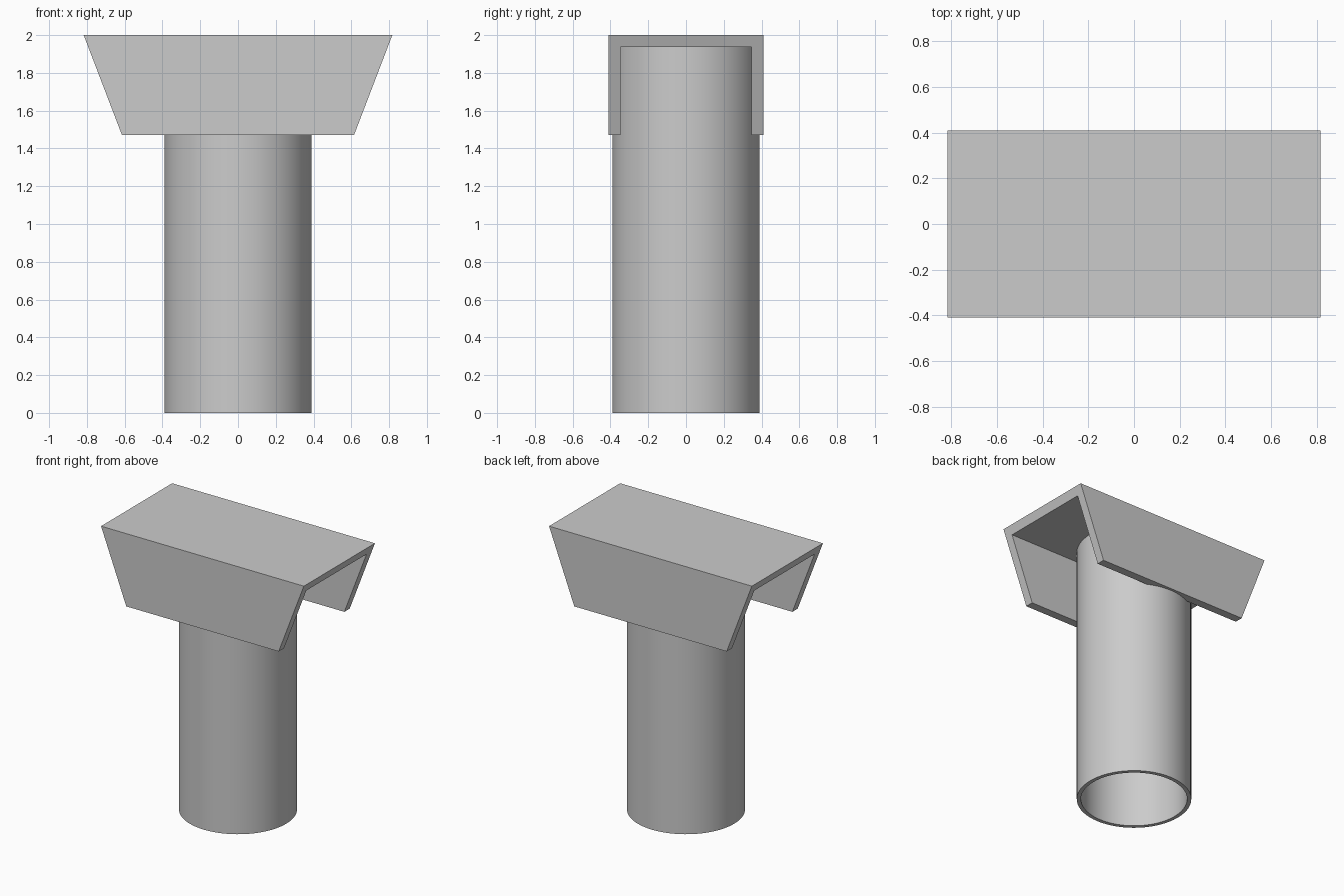
import bpy
import bmesh
import math

cube = bpy.data.objects.get("Cube")
if cube:
    bpy.data.objects.remove(cube, do_unlink=True)

grey = bpy.data.materials.new("plain grey")
grey.use_nodes = True
colour = (0.6, 0.6, 0.6, 1)
grey.diffuse_color = colour
grey.node_tree.nodes["Principled BSDF"].inputs["Base Color"].default_value = colour

TOP, EAVE, SKIN = 2.0, 1.47, 0.062
HALF_TOP, HALF_EAVE, HALF_DEPTH = 0.817, 0.614, 0.409
OUTER, INNER = 0.39, 0.362
CEILING = TOP - SKIN


def finish(name, bm):
    bmesh.ops.recalc_face_normals(bm, faces=bm.faces)
    mesh = bpy.data.meshes.new(name)
    bm.to_mesh(mesh)
    bm.free()
    mesh.materials.append(grey)
    obj = bpy.data.objects.new(name, mesh)
    bpy.context.collection.objects.link(obj)
    return obj


# Hood: a channel profile swept along x, with raked ends
def half_length(z):
    return HALF_EAVE + (HALF_TOP - HALF_EAVE) * (z - EAVE) / (TOP - EAVE)


inside = HALF_DEPTH - SKIN
half = [(HALF_DEPTH, TOP), (HALF_DEPTH, EAVE), (inside, EAVE), (inside, CEILING)]
profile = half + [(-y, z) for y, z in reversed(half)]
bm = bmesh.new()
ends = [[bm.verts.new((side * half_length(z), y, z)) for y, z in profile]
        for side in (-1, 1)]
count = len(profile)
for i in range(count):
    j = (i + 1) % count
    bm.faces.new((ends[0][i], ends[0][j], ends[1][j], ends[1][i]))
for end in ends:
    # Two legs and the bridge between them
    for picks in ((0, 1, 2, 3), (0, 3, 4, 7), (4, 5, 6, 7)):
        bm.faces.new([end[i] for i in picks])
finish("hood", bm)

# Pipe: a hollow tube that runs up to the hood's ceiling
bm = bmesh.new()
section = [(INNER, 0), (OUTER, 0), (OUTER, CEILING), (INNER, CEILING)]
verts = [bm.verts.new((r, 0, z)) for r, z in section]
edges = [bm.edges.new((verts[i], verts[(i + 1) % 4])) for i in range(4)]
bmesh.ops.spin(bm, geom=verts + edges, cent=(0, 0, 0), axis=(0, 0, 1),
               angle=math.tau, steps=64, use_merge=True)
bmesh.ops.remove_doubles(bm, verts=bm.verts, dist=0.0001)
pipe = finish("pipe", bm)

bpy.ops.object.select_all(action="DESELECT")
pipe.select_set(True)
bpy.context.view_layer.objects.active = pipe
bpy.ops.object.shade_smooth_by_angle(angle=math.radians(30))
